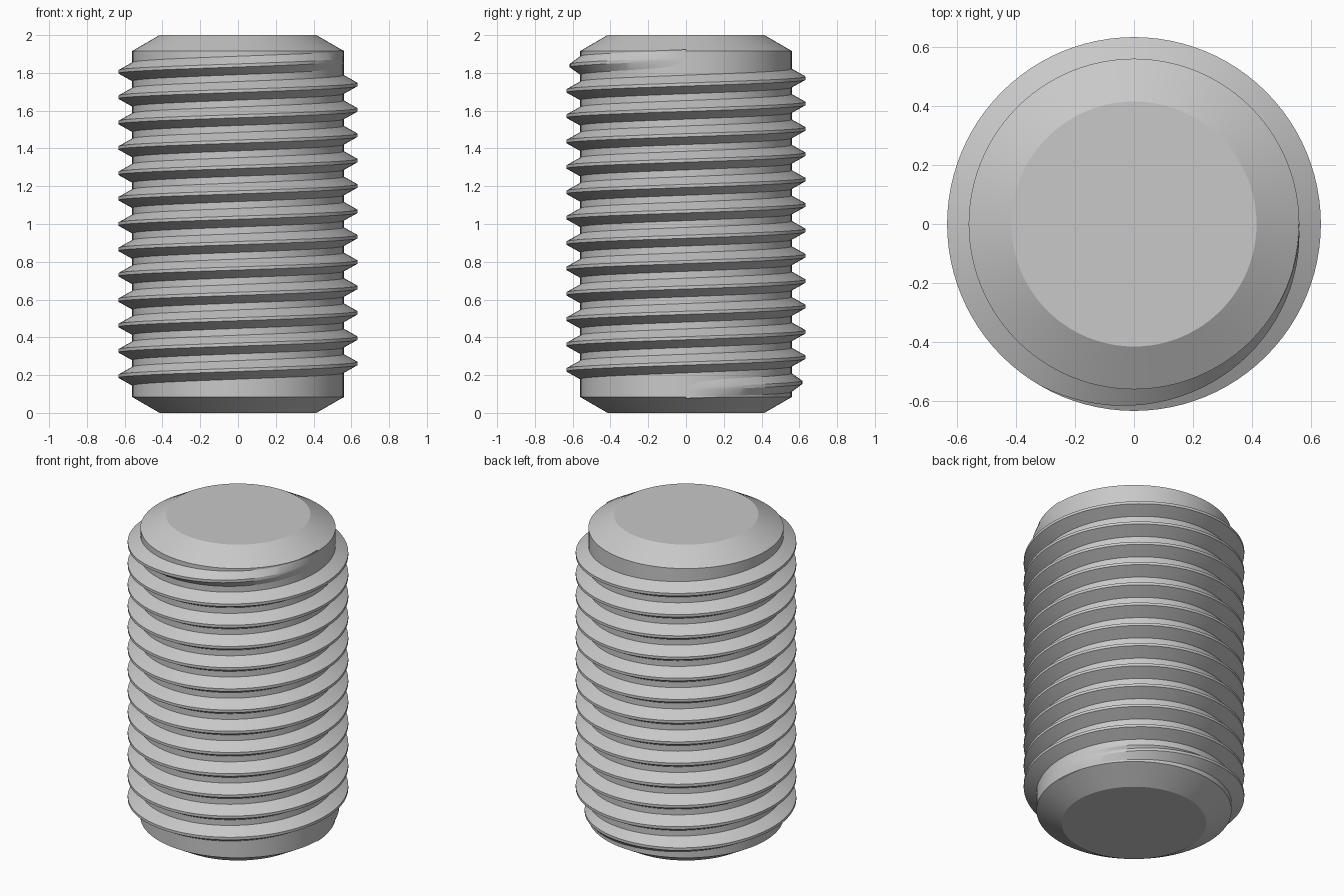
import bpy, bmesh, math

cube = bpy.data.objects.get("Cube")
if cube:
    bpy.data.objects.remove(cube, do_unlink=True)

SEGMENTS = 96
PITCH = 0.1343
TURNS = 13
CORE_R = 0.56
CREST_R = 0.633
END_R = 0.415
CHAMFER = 0.084
HEIGHT = 2.0
FADE_TURNS = 1 / 3
EMBED = 0.002

steel = bpy.data.materials.new("grey steel")
steel.use_nodes = True
COLOUR = (0.58, 0.58, 0.58, 1)
steel.diffuse_color = COLOUR
steel.node_tree.nodes["Principled BSDF"].inputs["Base Color"].default_value = COLOUR


def finish(name, bm):
    """Turn a bmesh into a smooth object with sharp edges kept."""
    bmesh.ops.recalc_face_normals(bm, faces=bm.faces)
    mesh = bpy.data.meshes.new(name)
    bm.to_mesh(mesh)
    bm.free()
    mesh.materials.append(steel)
    obj = bpy.data.objects.new(name, mesh)
    bpy.context.collection.objects.link(obj)
    bpy.ops.object.select_all(action='DESELECT')
    obj.select_set(True)
    bpy.context.view_layer.objects.active = obj
    bpy.ops.object.shade_smooth_by_angle(angle=math.radians(25))
    return obj


def bridge(bm, rings):
    """Skin closed rings in sequence and cap both ends."""
    for a, b in zip(rings, rings[1:]):
        n = len(a)
        for i in range(n):
            j = (i + 1) % n
            bm.faces.new((a[i], a[j], b[j], b[i]))
    bm.faces.new(rings[0])
    bm.faces.new(rings[-1])


def polar(bm, r, angle, z):
    return bm.verts.new((r * math.cos(angle), r * math.sin(angle), z))


# Core: cylinder with a chamfer at both ends
bm = bmesh.new()
profile = [(END_R, 0), (CORE_R, CHAMFER), (CORE_R, HEIGHT - CHAMFER), (END_R, HEIGHT)]
bridge(bm, [[polar(bm, r, math.tau * i / SEGMENTS, z) for i in range(SEGMENTS)]
            for r, z in profile])
finish("screw_core", bm)

# Thread: right-handed ridge that fades into the core at both ends
bm = bmesh.new()
crest_half = PITCH / 16
root_half = PITCH * 3 / 8
start = HEIGHT / 2 - PITCH * TURNS / 2
base_r = CORE_R - EMBED
rings = []
for step in range(TURNS * SEGMENTS + 1):
    turn = step / SEGMENTS
    fade = min(1, turn / FADE_TURNS, (TURNS - turn) / FADE_TURNS)
    crest_r = CORE_R - EMBED / 2 + (CREST_R - CORE_R + EMBED / 2) * fade
    z = start + PITCH * turn
    section = [(base_r, -root_half), (crest_r, -crest_half),
               (crest_r, crest_half), (base_r, root_half)]
    rings.append([polar(bm, r, math.tau * turn, z + dz) for r, dz in section])
bridge(bm, rings)
finish("screw_thread", bm)
